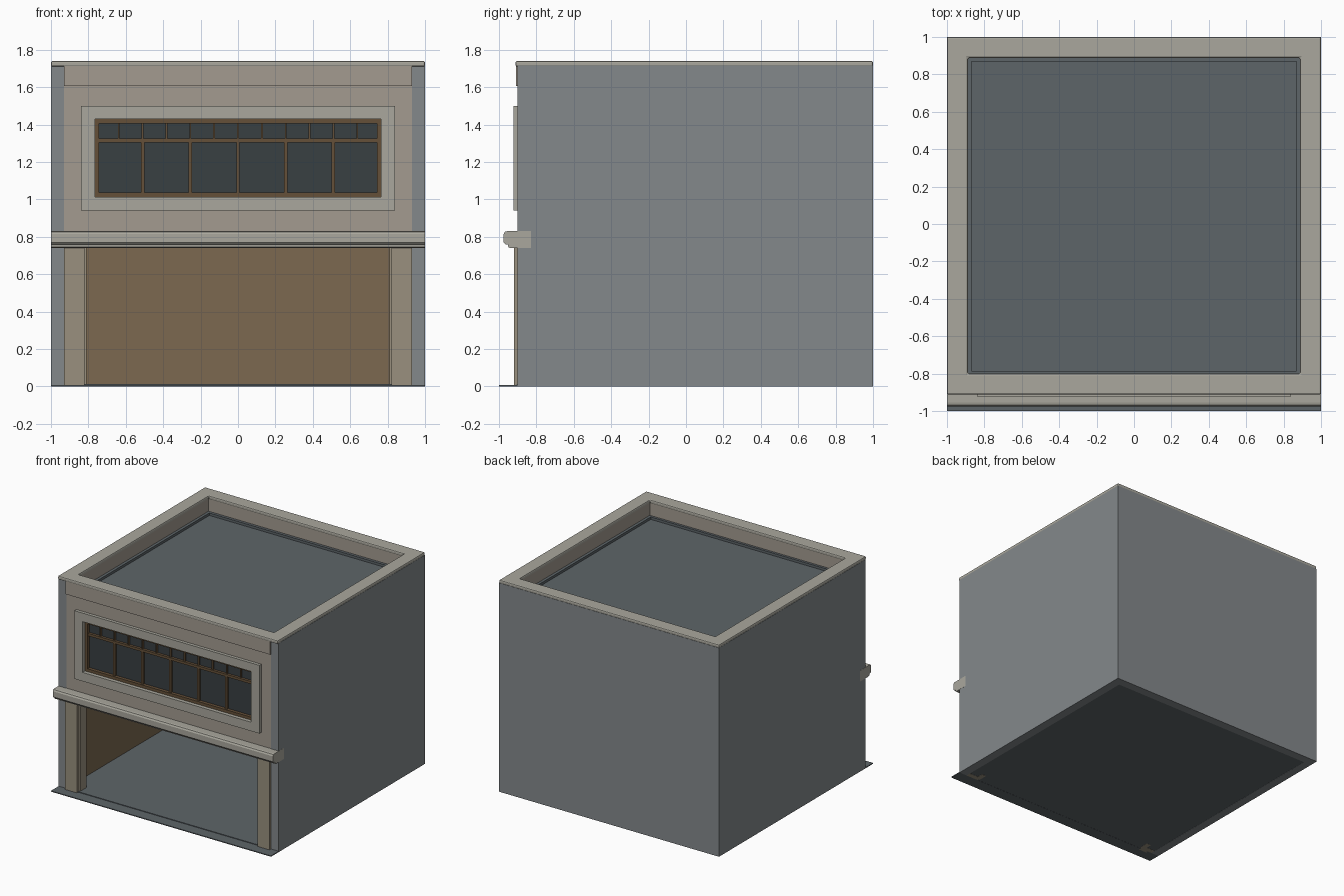
import bpy, bmesh

if "Cube" in bpy.data.objects:
    bpy.data.objects.remove(bpy.data.objects["Cube"])

def material(name, r, g, b):
    m = bpy.data.materials.new(name)
    m.diffuse_color = (r, g, b, 1)
    m.use_nodes = True
    m.node_tree.nodes["Principled BSDF"].inputs["Base Color"].default_value = m.diffuse_color
    return m

GREY = material("wall_grey", 0.23, 0.25, 0.26)
ROOF = material("slate", 0.11, 0.13, 0.14)
STUCCO = material("stucco", 0.37, 0.33, 0.28)
TRIM = material("stone_trim", 0.40, 0.39, 0.34)
PIER = material("pier_tan", 0.32, 0.28, 0.21)
BROWN = material("inner_brown", 0.20, 0.14, 0.08)
WOOD = material("wood", 0.13, 0.08, 0.04)
GLASS = material("dark_glass", 0.04, 0.05, 0.055)

# maps (profile a, profile b, extrusion t) to world space
AXES = {'X': lambda a, b, t: (t, a, b),
        'Y': lambda a, b, t: (a, t, b),
        'Z': lambda a, b, t: (a, b, t)}

def finish(name, bm, mat, bevel=0.0, segments=2):
    bmesh.ops.recalc_face_normals(bm, faces=bm.faces)
    me = bpy.data.meshes.new(name)
    bm.to_mesh(me)
    bm.free()
    me.materials.append(mat)
    ob = bpy.data.objects.new(name, me)
    bpy.context.collection.objects.link(ob)
    if bevel:
        mod = ob.modifiers.new("edge", 'BEVEL')
        mod.width, mod.segments = bevel, segments
    return ob

def prism(name, pts, lo, hi, axis, mat, bevel=0.0):
    bm = bmesh.new()
    ends = [[bm.verts.new(AXES[axis](a, b, t)) for a, b in pts] for t in (lo, hi)]
    for e in ends:
        bm.faces.new(e)
    n = len(pts)
    for i in range(n):
        j = (i + 1) % n
        bm.faces.new((ends[0][i], ends[0][j], ends[1][j], ends[1][i]))
    return finish(name, bm, mat, bevel)

def rect(a0, b0, a1, b1):
    return [(a0, b0), (a1, b0), (a1, b1), (a0, b1)]

def box(name, x0, x1, y0, y1, z0, z1, mat, bevel=0.0):
    return prism(name, rect(x0, y0, x1, y1), z0, z1, 'Z', mat, bevel)

def ring(name, outer, inner, lo, hi, axis, mat, bevel=0.0):
    bm = bmesh.new()
    o0, o1, i0, i1 = [[bm.verts.new(AXES[axis](a, b, t)) for a, b in rect(*r)]
                      for r in (outer, inner) for t in (lo, hi)]
    for i in range(4):
        j = (i + 1) % 4
        for p, q in ((o0, o1), (o1, i1), (i1, i0), (i0, o0)):
            bm.faces.new((p[i], p[j], q[j], q[i]))
    return finish(name, bm, mat, bevel)

def u_shape(x, y, t, front):
    return [(-x, front), (-x, y), (x, y), (x, front), (x - t, front),
            (x - t, y - t), (t - x, y - t), (t - x, front)]

# outer walls on three sides and their brown inner lining
prism("outer_walls", u_shape(1, 1, 0.07, -0.9), 0, 1.715, 'Z', GREY)
prism("inner_lining", u_shape(0.932, 0.932, 0.006, -0.88), 0.005, 0.82, 'Z', BROWN)

# ground floor and front step
box("floor", -0.93, 0.93, -0.905, 0.93, 0.001, 0.012, ROOF)
box("front_step", -1, 1, -1, -0.9, 0, 0.007, ROOF)
box("ceiling", -0.93, 0.93, -0.85, 0.93, 0.80, 0.83, BROWN)

# L-shaped piers either side of the opening
for s, side in ((-1, "left"), (1, "right")):
    pts = [(0.93, -0.92), (0.82, -0.92), (0.82, -0.89), (0.81, -0.89),
           (0.81, -0.81), (0.85, -0.81), (0.85, -0.86), (0.93, -0.86)]
    prism("pier_" + side, [(s * x, y) for x, y in pts], 0, 0.76, 'Z', PIER)

# upper front wall with window hole, top band, surround
ring("upper_front_wall", (-0.93, 0.76, 0.93, 1.62), (-0.77, 1.01, 0.77, 1.43),
     -0.897, -0.82, 'Y', STUCCO)
box("top_band", -0.93, 0.93, -0.91, -0.85, 1.607, 1.715, STUCCO)
ring("window_surround", (-0.84, 0.94, 0.84, 1.5), (-0.765, 1.013, 0.765, 1.43),
     -0.923, -0.85, 'Y', TRIM)

# window: glass, frame, transom and bars
box("window_glass", -0.76, 0.76, -0.865, -0.855, 1.015, 1.43, GLASS)
ring("window_frame", (-0.768, 1.01, 0.768, 1.432), (-0.742, 1.037, 0.742, 1.406),
     -0.892, -0.85, 'Y', WOOD)
box("window_transom", -0.75, 0.75, -0.886, -0.86, 1.305, 1.326, WOOD)
for i in range(-2, 3):
    box("window_mullion", i * 0.255 - 0.009, i * 0.255 + 0.009,
        -0.884, -0.86, 1.03, 1.31, WOOD)
for i in range(-5, 6):
    box("window_small_bar", i * 0.1275 - 0.005, i * 0.1275 + 0.005,
        -0.88, -0.86, 1.32, 1.41, WOOD)

# ledge between the storeys
ledge = [(-0.83, 0.74), (-0.94, 0.74), (-0.95, 0.745), (-0.952, 0.76), (-0.965, 0.76),
         (-0.975, 0.77), (-0.975, 0.815), (-0.968, 0.827), (-0.955, 0.83), (-0.83, 0.83)]
prism("storey_ledge", ledge, -1.001, 1.001, 'X', TRIM)

# parapet: lining, rounded cap, roof and its raised edge
ring("parapet_lining", (-0.94, -0.86, 0.94, 0.94), (-0.893, -0.805, 0.893, 0.893),
     1.56, 1.715, 'Z', STUCCO)
ring("parapet_cap", (-1, -0.912, 1, 1), (-0.888, -0.80, 0.888, 0.888),
     1.71, 1.74, 'Z', TRIM, 0.009)
box("roof", -0.93, 0.93, -0.84, 0.93, 1.55, 1.59, ROOF)
ring("roof_edge", (-0.894, -0.806, 0.894, 0.894), (-0.87, -0.785, 0.87, 0.87),
     1.58, 1.61, 'Z', ROOF)
